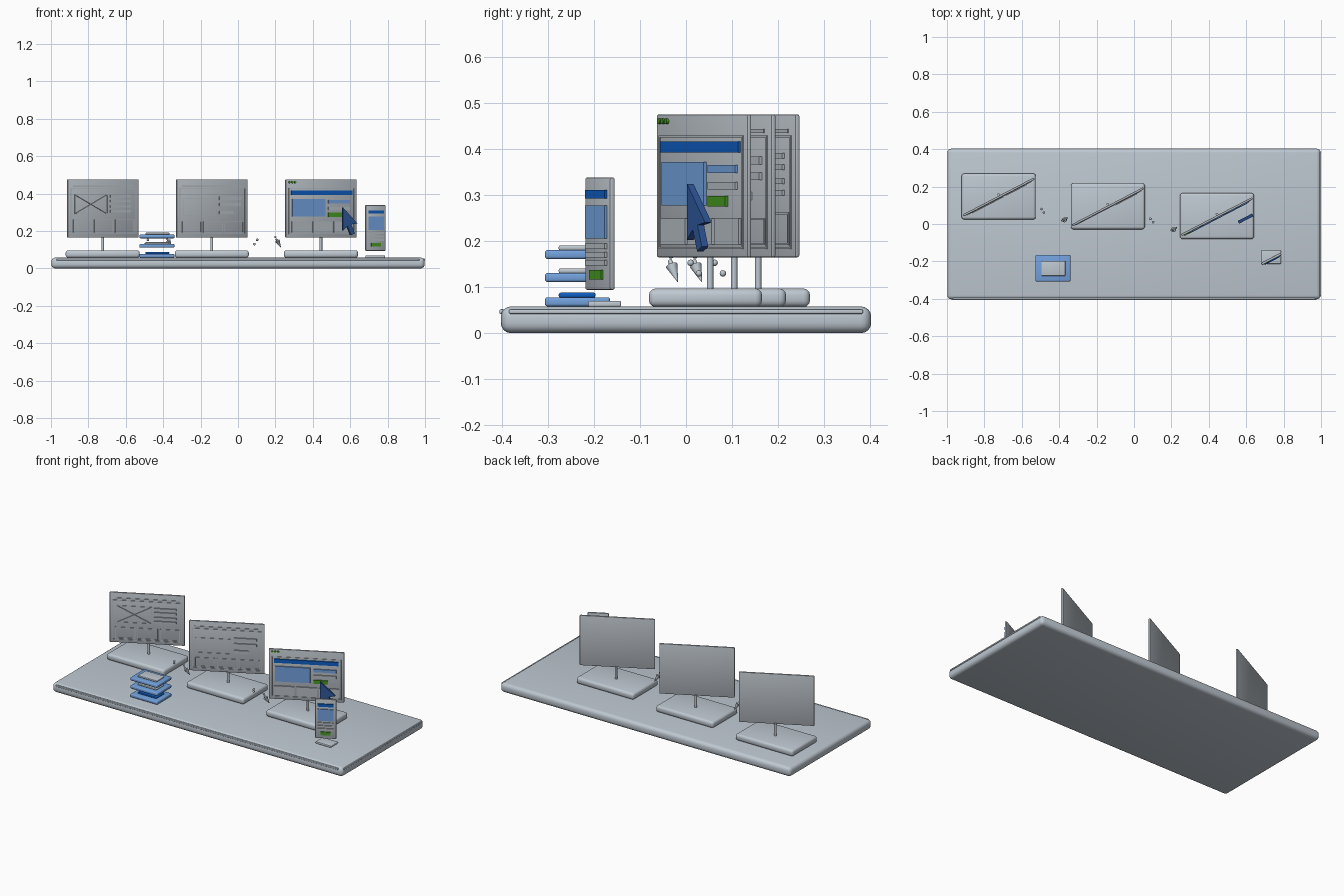
import bpy, bmesh, math
from mathutils import Matrix, Vector

if "Cube" in bpy.data.objects:
    bpy.data.objects.remove(bpy.data.objects["Cube"])

ANGLE = math.radians(27.5)


def mat(name, rgb):
    m = bpy.data.materials.new(name)
    m.diffuse_color = (*rgb, 1)
    m.use_nodes = True
    m.node_tree.nodes["Principled BSDF"].inputs["Base Color"].default_value = m.diffuse_color
    return m


GREY = mat("pale_grey", (0.52, 0.58, 0.64))
SCREEN = mat("screen_grey", (0.47, 0.51, 0.55))
BLUE = mat("strong_blue", (0.004, 0.11, 0.54))
SKY = mat("sky_blue", (0.17, 0.36, 0.72))
NAVY = mat("navy", (0.028, 0.095, 0.32))
GREEN = mat("green", (0.06, 0.32, 0.015))


def finish(bm, name, material, frame=None):
    bmesh.ops.recalc_face_normals(bm, faces=bm.faces[:])
    me = bpy.data.meshes.new(name)
    bm.to_mesh(me)
    bm.free()
    ob = bpy.data.objects.new(name, me)
    bpy.context.collection.objects.link(ob)
    me.materials.append(material)
    if frame is not None:
        ob.matrix_world = frame
    return ob


def smooth(ob):
    bpy.ops.object.select_all(action='DESELECT')
    ob.select_set(True)
    bpy.context.view_layer.objects.active = ob
    bpy.ops.object.shade_smooth_by_angle(angle=math.radians(40))


def box(name, x, y, z, material, bevel=0, frame=None, tilt=0, segments=3):
    """Box from (min, max) ranges, tilted about its local y axis."""
    bm = bmesh.new()
    bmesh.ops.create_cube(bm, size=1)
    size = [r[1] - r[0] for r in (x, y, z)]
    mid = Vector([(r[0] + r[1]) / 2 for r in (x, y, z)])
    bm.transform(Matrix.Translation(mid) @ Matrix.Rotation(tilt, 4, 'Y') @ Matrix.Diagonal((*size, 1)))
    if bevel:
        bmesh.ops.bevel(bm, geom=bm.edges[:], offset=bevel, segments=segments,
                        profile=0.5, affect='EDGES')
    ob = finish(bm, name, material, frame)
    if bevel:
        smooth(ob)
    return ob


def rod(name, start, end, r1, r2, material, frame=None, sides=16):
    bm = bmesh.new()
    a, b = Vector(start), Vector(end)
    bmesh.ops.create_cone(bm, cap_ends=True, segments=sides, radius1=r1, radius2=r2, depth=(b - a).length)
    rot = (b - a).to_track_quat('Z', 'Y').to_matrix().to_4x4()
    bm.transform(Matrix.Translation((a + b) / 2) @ rot)
    ob = finish(bm, name, material, frame)
    smooth(ob)
    return ob


def ball(name, p, r):
    bm = bmesh.new()
    bmesh.ops.create_uvsphere(bm, u_segments=12, v_segments=8, radius=r)
    bm.transform(Matrix.Translation(p))
    smooth(finish(bm, name, GREY))


def plate(name, u, z, material, frame, tilt=0, front=-0.0125):
    """Thin plate on the front of a screen."""
    return box(name, u, (front, -0.0045), z, material, 0, frame, tilt)


def outline(name, u, z, frame, w=0.004):
    """Rectangular border made from four thin strips."""
    for a, b in (((u[0], u[1]), (z[1] - w, z[1])), ((u[0], u[1]), (z[0], z[0] + w)),
                 ((u[0], u[0] + w), (z[0] + w, z[1] - w)), ((u[1] - w, u[1]), (z[0] + w, z[1] - w))):
        plate(name, a, b, SCREEN, frame, front=-0.009)


def turned(x, y):
    return Matrix.Translation((x, y, 0)) @ Matrix.Rotation(ANGLE, 4, 'Z')


# Table slab with trim strips on the front and right
box("slab", (-0.998, 0.998), (-0.403, 0.403), (0, 0.058), GREY, 0.022, segments=4)
box("front_trim", (-0.97, 0.97), (-0.406, -0.395), (0.042, 0.052), GREY, 0.003)
box("right_trim", (0.99, 1.0), (-0.385, 0.385), (0.042, 0.052), GREY, 0.003)

# Three monitors: foot, post and angled screen
frames = []
for i in range(3):
    cx, cy = -0.7235 + 0.5835 * i, 0.147 - 0.0523 * i
    box("monitor_foot", (cx - 0.198, cx + 0.198), (cy - 0.123, cy + 0.123), (0.057, 0.097), GREY, 0.014)
    rod("monitor_post", (cx, cy + 0.01, 0.09), (cx, cy + 0.01, 0.172), 0.007, 0.007, GREY)
    f = turned(cx, cy - 0.003)
    frames.append(f)
    box("monitor_screen", (-0.214, 0.214), (-0.006, 0.006), (0.165, 0.476), SCREEN, 0.004, f, segments=2)
    outline("page_border", (-0.198, 0.198), (0.183, 0.43), f)

CARDS = ((-0.182, -0.067), (-0.055, 0.06), (0.072, 0.186))

# First screen: wireframe with crossed picture box, text lines and cards
f = frames[0]
outline("picture_border", (-0.172, 0.027), (0.29, 0.396), f)
for s in (-1, 1):
    plate("picture_cross", (-0.178, 0.033), (0.341, 0.345), SCREEN, f, s * 0.483)
for u in CARDS:
    outline("wire_card", u, (0.192, 0.262), f)
for z in (0.38, 0.355, 0.325, 0.3):
    plate("text_line", (0.04, 0.165), (z, z + 0.012), SCREEN, f)
plate("header_line", (-0.183, 0.183), (0.436, 0.444), SCREEN, f, front=-0.009)

# Second screen: sparse layout
f = frames[1]
plate("header_line", (-0.183, 0.183), (0.436, 0.444), SCREEN, f, front=-0.009)
for z, end in ((0.367, 0.17), (0.333, 0.17), (0.29, 0.123)):
    plate("text_line", (0.04, end), (z, z + 0.017), SCREEN, f)
outline("picture_border", (-0.177, 0.022), (0.279, 0.373), f, 0.003)
for u in CARDS:
    outline("wire_card", u, (0.193, 0.25), f, 0.003)

# Third screen: finished coloured page
f = frames[2]
plate("page_banner", (-0.183, 0.183), (0.393, 0.417), BLUE, f)
plate("page_picture", (-0.177, 0.022), (0.278, 0.372), SKY, f)
plate("page_heading", (0.04, 0.17), (0.348, 0.366), SKY, f)
plate("page_text", (0.04, 0.17), (0.313, 0.329), SCREEN, f)
plate("page_button", (0.04, 0.123), (0.276, 0.298), GREEN, f)
for u in CARDS:
    plate("page_card", u, (0.193, 0.25), SCREEN, f)
for u in (-0.194, -0.177, -0.16):
    rod("window_dot", (u, -0.004, 0.461), (u, -0.012, 0.461), 0.006, 0.006, GREEN, f)

# Pointer arrow hovering in front of the third screen
pts = [(0, 0), (0, -0.122), (0.027, -0.1), (0.048, -0.147), (0.07, -0.137), (0.05, -0.09), (0.086, -0.084)]
bm = bmesh.new()
face = bm.faces.new([bm.verts.new((0.088 + u, -0.088, 0.325 + z)) for u, z in pts])
ext = bmesh.ops.extrude_face_region(bm, geom=[face])
bmesh.ops.translate(bm, vec=(0, 0.016, 0), verts=[v for v in ext["geom"] if isinstance(v, bmesh.types.BMVert)])
finish(bm, "pointer_arrow", NAVY, f)

# Phone floating over its small foot
p = turned(0.734, -0.187)
box("phone_body", (-0.06, 0.06), (-0.007, 0.007), (0.094, 0.339), SCREEN, 0.005, p, segments=2)
box("phone_foot", (0.681, 0.786), (-0.213, -0.141), (0.057, 0.07), GREY, 0.004)
plate("phone_banner", (-0.046, 0.046), (0.293, 0.311), BLUE, p)
plate("phone_picture", (-0.046, 0.046), (0.206, 0.278), SKY, p)
for z in (0.183, 0.165, 0.147):
    plate("phone_text", (-0.046, 0.046), (z, z + 0.012), SCREEN, p)
plate("phone_button", (-0.028, 0.028), (0.117, 0.137), GREEN, p)

# Stack of floating layers, each with a smaller tile on top
for z, tile in ((0.058, BLUE), (0.111, GREY), (0.161, GREY)):
    box("layer", (-0.527, -0.34), (-0.307, -0.165), (z, z + 0.02), SKY, 0.006)
    box("layer_tile", (-0.495, -0.367), (-0.277, -0.197), (z + 0.019, z + 0.03), tile, 0.004)

# Progress markers between monitors: beads and a cone
for dx, dy in ((0, 0), (-0.5835, 0.0523)):
    ball("bead", (0.088 + dx, 0.028 + dy, 0.13), 0.007)
    ball("bead", (0.102 + dx, 0.01 + dy, 0.153), 0.007)
    ball("bead", (0.2 + dx, -0.033 + dy, 0.168), 0.006)
    rod("marker_cone", (0.211 + dx, -0.031 + dy, 0.147), (0.229 + dx, -0.018 + dy, 0.112), 0.013, 0.001, GREY)
    rod("marker_stem", (0.204 + dx, -0.035 + dy, 0.158), (0.212 + dx, -0.03 + dy, 0.145), 0.005, 0.005, GREY)
